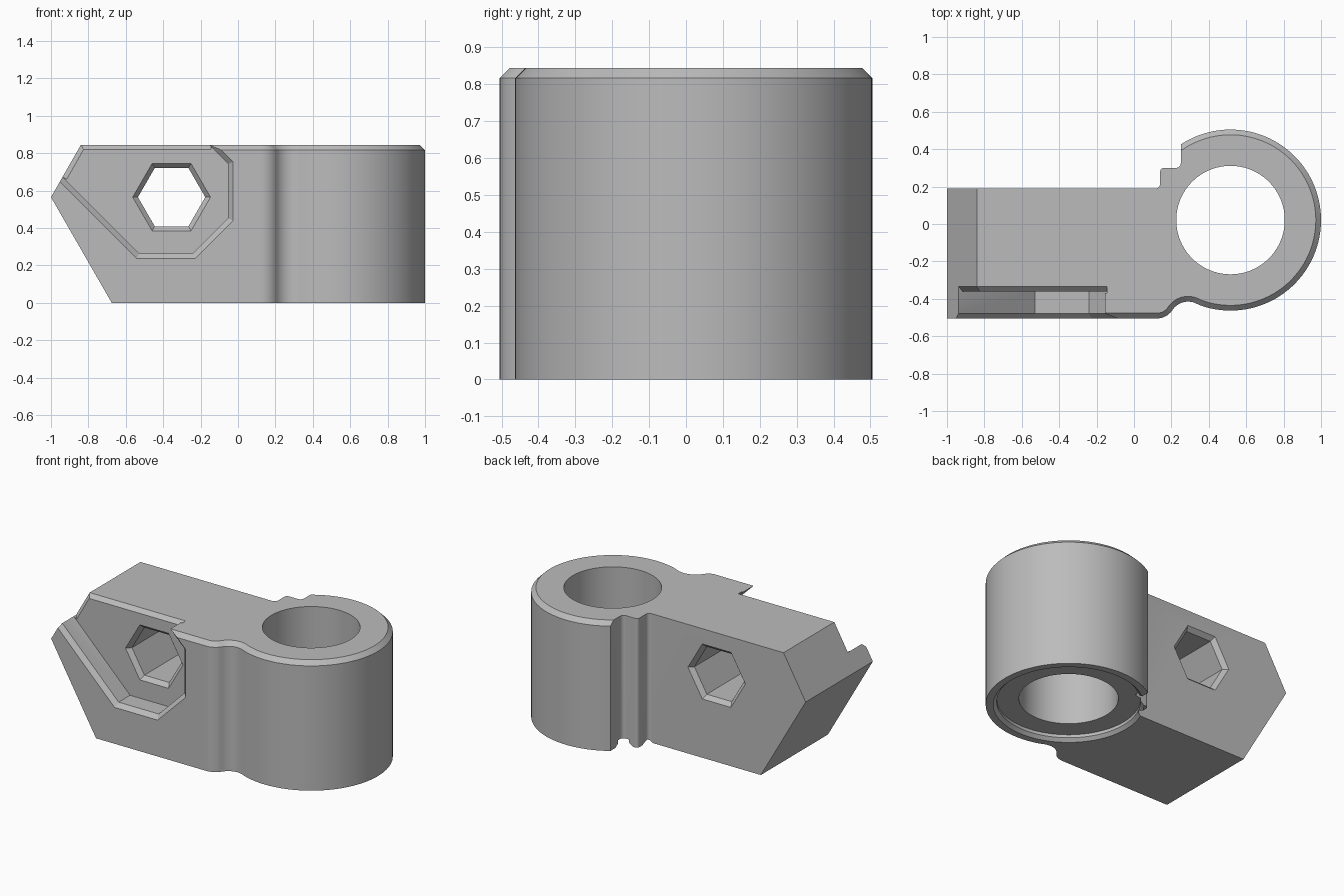
import bpy, bmesh
from math import sin, cos, radians, pi, sqrt
from mathutils import Vector

cube = bpy.data.objects.get("Cube")
if cube:
    bpy.data.objects.remove(cube)

TOP, FRONT, BACK = 0.845, -0.505, 0.19
CX, CY, R = 0.516, 0.021, 0.484

gray = bpy.data.materials.new("plain gray")
gray.use_nodes = True
color = (0.5, 0.5, 0.5, 1)
gray.diffuse_color = color
gray.node_tree.nodes["Principled BSDF"].inputs["Base Color"].default_value = color


def arc(cx, cy, r, a0, a1, n):
    angles = [radians(a0 + (a1 - a0) * i / n) for i in range(n + 1)]
    return [(cx + r * cos(a), cy + r * sin(a)) for a in angles]


def loft(name, rings):
    """Closed solid through rings of equal point count."""
    bm = bmesh.new()
    rows = [[bm.verts.new(p) for p in ring] for ring in rings]
    n = len(rows[0])
    for a, b in zip(rows, rows[1:]):
        for i in range(n):
            j = (i + 1) % n
            bm.faces.new((a[i], a[j], b[j], b[i]))
    bm.faces.new(rows[0])
    bm.faces.new(rows[-1])
    bmesh.ops.recalc_face_normals(bm, faces=bm.faces)
    mesh = bpy.data.meshes.new(name)
    bm.to_mesh(mesh)
    bm.free()
    obj = bpy.data.objects.new(name, mesh)
    bpy.context.collection.objects.link(obj)
    mesh.materials.append(gray)
    return obj


def boolean(obj, cutter, operation="DIFFERENCE"):
    mod = obj.modifiers.new(cutter.name, "BOOLEAN")
    mod.operation, mod.solver, mod.object = operation, "EXACT", cutter
    bpy.context.view_layer.objects.active = obj
    bpy.ops.object.modifier_apply(modifier=mod.name)
    bpy.data.objects.remove(cutter)


def xz(points, y):
    return [(x, y, z) for x, z in points]


def grow(points, d):
    """Offset a convex counter-clockwise polygon outwards."""
    out = []
    for i, p in enumerate(points):
        a, b, c = Vector(points[i - 1]), Vector(p), Vector(points[(i + 1) % len(points)])
        u, v = (b - a).normalized(), (c - b).normalized()
        m, n = Vector((u.y, -u.x)), Vector((v.y, -v.x))
        out.append(tuple(b + (m + n) * d / (1 + m.dot(n))))
    return out


# Plan outline: arm, S-curved neck, clamp ring, stepped notch at the back
outline = [(-1.2, BACK), (-1.2, FRONT)]
outline += arc(0.122, FRONT + 0.1, 0.1, -90, -33.4, 10)
outline += arc(0.289, -0.515, 0.1, 146.6, 67.1, 12)[1:]
outline += arc(CX, CY, R, -112.9, 123.34, 72)[1:]
outline += arc(0.225, 0.325, 0.025, 0, -90, 6)
outline += arc(0.16, 0.28, 0.02, 90, 180, 6)
outline += arc(0.115, 0.215, 0.025, 0, -90, 6)
body = loft("clamp_body", [[(x, y, z) for x, y in outline] for z in (0, TOP)])

# Chamfer along the top front edge and around the ring
bm = bmesh.new()
bm.from_mesh(body.data)
edges = []
for e in bm.edges:
    mid = (e.verts[0].co + e.verts[1].co) / 2
    if mid.z > TOP - 0.001 and (mid.y < -0.38 or mid.x > 0.251):
        edges.append(e)
bmesh.ops.bevel(bm, geom=edges, offset=0.028, segments=1, affect="EDGES")
bm.to_mesh(body.data)
bm.free()

# Pointed arm end
end = [(-0.675, 0), (-0.71, -0.061), (1.2, -0.061), (1.2, 1), (-0.751, 1), (-1, 0.565)]
boolean(body, loft("end_shape", [xz(end, y) for y in (-1, 1)]), "INTERSECT")

# Bore with shallow counterbore underneath
bore = [(-0.02, 0.46), (0.02, 0.42), (0.04, 0.42), (0.04, 0.29), (1, 0.29)]
rings = [[(x, y, z) for x, y in arc(CX, CY, r, 0, 360, 96)[:-1]] for z, r in bore]
boolean(body, loft("bore_cutter", rings))

# Front pocket with chamfered mouth
pocket = [(-1.21, 0.945), (-0.53, 0.265), (-0.24, 0.265), (-0.053, 0.452),
          (-0.053, 0.743), (-0.31, 1.0), (-1.21, 1.0)]
layers = [(-0.36, 0), (FRONT + 0.027, 0), (FRONT - 0.05, 0.077)]
boolean(body, loft("pocket_cutter", [xz(grow(pocket, d), y) for y, d in layers]))


# Chamfers on the pocket floor where it meets the top and the sloped end
def lip(name, start, stop, normal):
    wedge = [(-0.37, -0.035), (-0.3, 0.035), (-0.37, 0.035)]
    boolean(body, loft(name, [[(p[0] + normal[0] * t, y, p[1] + normal[1] * t)
                               for y, t in wedge] for p in (start, stop)]))


lip("top_lip", (-1.2, TOP), (-0.145, TOP), (0, 1))
lip("end_lip", (-0.938, 0.673), (-0.8, 0.915), (-0.868, 0.496))

# Hexagonal hole, chamfered at both ends
layers = [(-0.385, 0.234), (-0.333, 0.18), (0.163, 0.18), (0.215, 0.234)]
hexes = [xz(arc(-0.355, 0.565, r, 0, 360, 6)[:-1], y) for y, r in layers]
boolean(body, loft("hex_cutter", hexes))

for o in bpy.context.selected_objects:
    o.select_set(False)
body.select_set(True)
bpy.context.view_layer.objects.active = body
bpy.ops.object.shade_smooth_by_angle(angle=radians(25))
